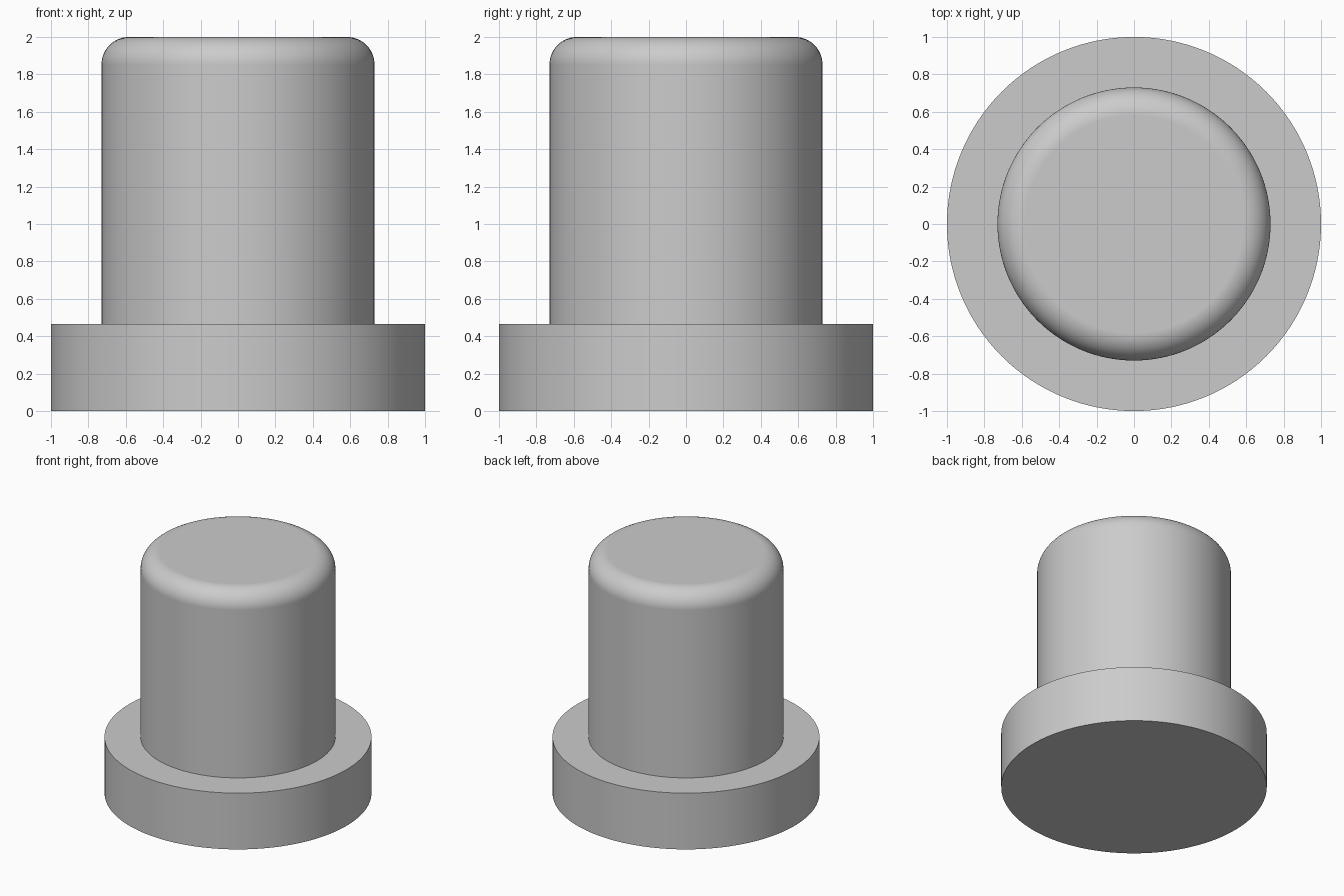
import bpy
import bmesh
from math import radians
from mathutils import Matrix

SIDES = 128

cube = bpy.data.objects.get("Cube")
if cube:
    bpy.data.objects.remove(cube, do_unlink=True)

# Single plain grey
grey = bpy.data.materials.new("plain_grey")
grey.use_nodes = True
colour = (0.6, 0.6, 0.6, 1)
grey.diffuse_color = colour
grey.node_tree.nodes["Principled BSDF"].inputs["Base Color"].default_value = colour


def cylinder(name, radius, bottom, top, fillet=0):
    """Upright cylinder, optionally with a rounded top rim."""
    bm = bmesh.new()
    bmesh.ops.create_cone(
        bm, cap_ends=True, segments=SIDES, radius1=radius, radius2=radius,
        depth=top - bottom, matrix=Matrix.Translation((0, 0, (top + bottom) / 2)))
    if fillet:
        rim = [e for e in bm.edges if all(v.co.z > top - 0.001 for v in e.verts)]
        bmesh.ops.bevel(bm, geom=rim, offset=fillet, offset_type='OFFSET',
                        segments=14, profile=0.5, affect='EDGES')
    mesh = bpy.data.meshes.new(name)
    bm.to_mesh(mesh)
    bm.free()
    mesh.materials.append(grey)
    obj = bpy.data.objects.new(name, mesh)
    bpy.context.collection.objects.link(obj)

    # Smooth round walls, crisp rims, flat caps
    bpy.ops.object.select_all(action='DESELECT')
    obj.select_set(True)
    bpy.context.view_layer.objects.active = obj
    bpy.ops.object.shade_smooth_by_angle(angle=radians(30))
    weighted = obj.modifiers.new("even_shading", 'WEIGHTED_NORMAL')
    weighted.keep_sharp = True
    return obj


# Wide flange, and the post with its rounded top
cylinder("base_flange", 1, 0, 0.465)
cylinder("post", 0.73, 0.44, 2, fillet=0.148)
